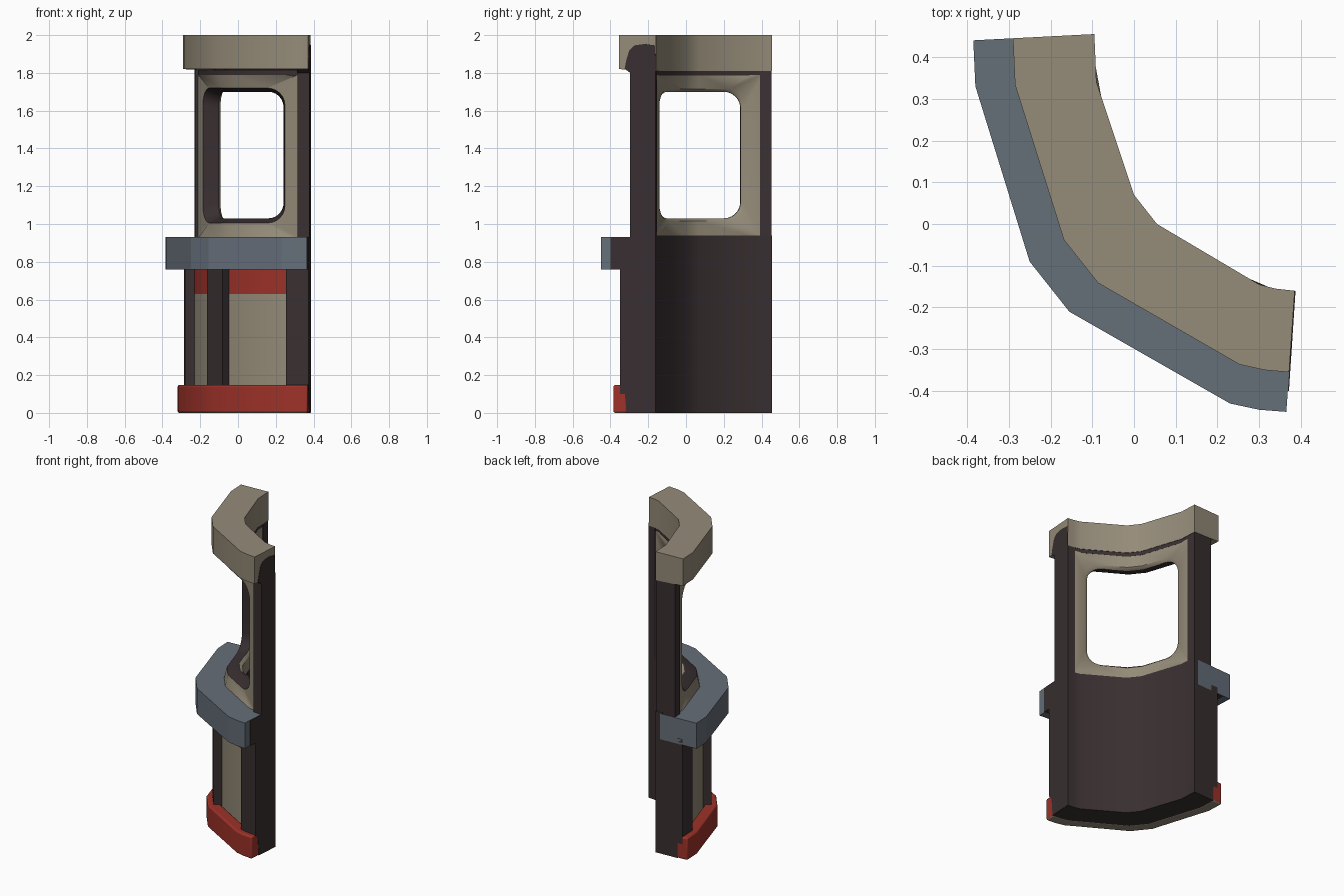
import bpy, bmesh, math
from mathutils import Vector

if "Cube" in bpy.data.objects:
    bpy.data.objects.remove(bpy.data.objects["Cube"])


def material(name, rgb):
    m = bpy.data.materials.new(name)
    m.diffuse_color = (*rgb, 1)
    m.use_nodes = True
    m.node_tree.nodes["Principled BSDF"].inputs["Base Color"].default_value = m.diffuse_color
    return m


BEIGE = material("warm beige", (0.30, 0.26, 0.19))
DARK = material("dark brown", (0.040, 0.028, 0.030))
RED = material("brick red", (0.34, 0.032, 0.022))
BLUE = material("slate blue", (0.130, 0.157, 0.19))

# Back line of the bent wall in plan, and the matching line 0.29 in front of it
BACK = [Vector(p) for p in [(-0.095, 0.455), (-0.09, 0.34), (0, 0.07), (0.055, 0),
                            (0.30, -0.145), (0.34, -0.155), (0.385, -0.16)]]
FRONT = [Vector(p) for p in [(-0.385, 0.44), (-0.38, 0.33), (-0.25, -0.09), (-0.155, -0.21),
                             (0.23, -0.43), (0.30, -0.445), (0.365, -0.45)]]
S = [0.0]
for a, b in zip(BACK, BACK[1:]):
    S.append(S[-1] + (b - a).length)
END = S[-1]
KINK_A, BEND_A, BEND_B, KINK_B = S[1], S[2], S[3], S[4]


def place(s, d, z):
    """Wall coordinates (along, depth, height) to world position."""
    i = 0
    while i < len(S) - 2 and s > S[i + 1]:
        i += 1
    t = (s - S[i]) / (S[i + 1] - S[i])
    p, q = (BACK[k].lerp(FRONT[k], d / 0.29) for k in (i, i + 1))
    p = p * (1 - t) + q * t
    return Vector((p.x, p.y, z))


def finish(name, bm, mats, bevel=0, smooth=30):
    bmesh.ops.recalc_face_normals(bm, faces=bm.faces)
    me = bpy.data.meshes.new(name)
    bm.to_mesh(me)
    bm.free()
    ob = bpy.data.objects.new(name, me)
    bpy.context.collection.objects.link(ob)
    for m in mats:
        me.materials.append(m)
    if bevel:
        mod = ob.modifiers.new("bevel", 'BEVEL')
        mod.width, mod.segments, mod.limit_method = bevel, 3, 'ANGLE'
        mod.angle_limit = math.radians(50)
    bpy.ops.object.select_all(action='DESELECT')
    bpy.context.view_layer.objects.active = ob
    ob.select_set(True)
    bpy.ops.object.shade_smooth_by_angle(angle=math.radians(smooth))
    return ob


def sweep(name, s0, s1, profile, mat, bevel=0, smooth=30, under=None):
    """Sweep a (depth, height) profile along the bent path."""
    bm = bmesh.new()
    stations = [s0] + [s for s in S if s0 + 1e-4 < s < s1 - 1e-4] + [s1]
    rings = [[bm.verts.new(place(s, d, z)) for d, z in profile] for s in stations]
    n = len(profile)
    for r, q in zip(rings, rings[1:]):
        for i in range(n):
            j = (i + 1) % n
            bm.faces.new((r[i], r[j], q[j], q[i]))
    bm.faces.new(rings[0])
    bm.faces.new(rings[-1])
    if under:
        bmesh.ops.recalc_face_normals(bm, faces=bm.faces)
        for f in bm.faces:
            f.material_index = int(f.normal.z < -0.9)
    return finish(name, bm, [mat, under] if under else [mat], bevel, smooth)


def box(d0, d1, z0, z1):
    return [(d0, z0), (d1, z0), (d1, z1), (d0, z1)]


# Lower wall: dark back and foot, beige front panel with red band
sweep("back_wall", 0.0, END,
      [(0, 0), (0.155, 0), (0.155, 0.10), (0.05, 0.10), (0.05, 0.94), (0, 0.94)], DARK)
sweep("lower_panel", 0.02, END - 0.02, box(0.04, 0.14, 0.05, 0.63), BEIGE)
sweep("red_band", 0.02, END - 0.02, box(0.04, 0.14, 0.63, 0.77), RED)

# Lower pillars, two at the ends and one round the bend
for name, a, b in (("left_lower_pillar", 0.0, KINK_A), ("right_lower_pillar", KINK_B, END),
                   ("bend_lower_pillar", BEND_A, BEND_B)):
    sweep(name, a, b, box(0.05, 0.19, 0.10, 0.80), DARK)

# Base kerb, waist rail, top cap
sweep("base_kerb", 0.0, END, box(0.15, 0.225, 0, 0.148), RED, bevel=0.01, under=BEIGE)
sweep("waist_rail", 0.0, END, box(0.03, 0.29, 0.76, 0.93), BLUE, smooth=12)
sweep("top_cap", 0.0, END, [(0, 1.81), (0.195, 1.82), (0.195, 2.0), (0, 2.0)], BEIGE)
sweep("header", 0.004, END - 0.004, box(0.003, 0.12, 1.785, 1.83), DARK)

# End posts; the right one also shows as a dark plate over the end faces
FOOT = [(0, 0.002), (0.155, 0.002), (0.165, 0.12), (0.19, 0.15), (0.19, 0.76), (0.24, 0.76),
        (0.24, 0.928), (0.135, 0.928), (0.135, 1.80)]
HEAD = [(0.165, 1.822), (0.155, 1.87), (0.14, 1.92), (0.115, 1.945), (0.06, 1.953),
        (0.004, 1.945), (0, 1.80)]
sweep("left_post", 0.002, 0.062, FOOT + [(0.135, 1.83), (0.01, 1.83), (0, 1.80)], DARK, smooth=20)
sweep("right_post", END - 0.05, END + 0.002, FOOT + HEAD, DARK, smooth=20)


# Window frame: rounded loops bridged from the back face round to the front face
def loop(s0, s1, z0, z1, r, d):
    ka, kb = max(KINK_A, s0 + r), min(KINK_B, s1 - r)
    pts = [(ka, z0), (BEND_A, z0), (BEND_B, z0), (kb, z0)]
    for k, (cs, cz) in enumerate(((s1 - r, z0 + r), (s1 - r, z1 - r),
                                  (s0 + r, z1 - r), (s0 + r, z0 + r))):
        if k == 2:
            pts += [(kb, z1), (BEND_B, z1), (BEND_A, z1), (ka, z1)]
        for i in range(7):
            a = math.radians(-90 + 90 * k + 15 * i)
            pts.append((cs + r * math.cos(a), cz + r * math.sin(a)))
    return [(s, d, z) for s, z in pts]


L, R = 0.165, END - 0.137
loops = [loop(0.055, END - 0.045, 0.935, 1.79, 0.004, 0.003),
         loop(L - 0.02, R + 0.02, 1.015, 1.715, 0.09, 0.012),
         loop(L, R, 1.03, 1.70, 0.085, 0.03),
         loop(L, R, 1.03, 1.70, 0.085, 0.045),
         loop(L - 0.025, R + 0.025, 1.005, 1.72, 0.09, 0.105),
         loop(0.055, END - 0.045, 0.925, 1.79, 0.004, 0.122)]
bm = bmesh.new()
rings = [[bm.verts.new(place(*p)) for p in lp] for lp in loops]
for k, (r, q) in enumerate(zip(rings, rings[1:])):
    for i in range(len(r)):
        j = (i + 1) % len(r)
        f = bm.faces.new((r[i], r[j], q[j], q[i]))
        f.material_index = 1 if k in (2, 3) else 0   # dark reveal
bmesh.ops.dissolve_degenerate(bm, dist=1e-5, edges=bm.edges)
finish("window_frame", bm, [BEIGE, DARK], smooth=40)
